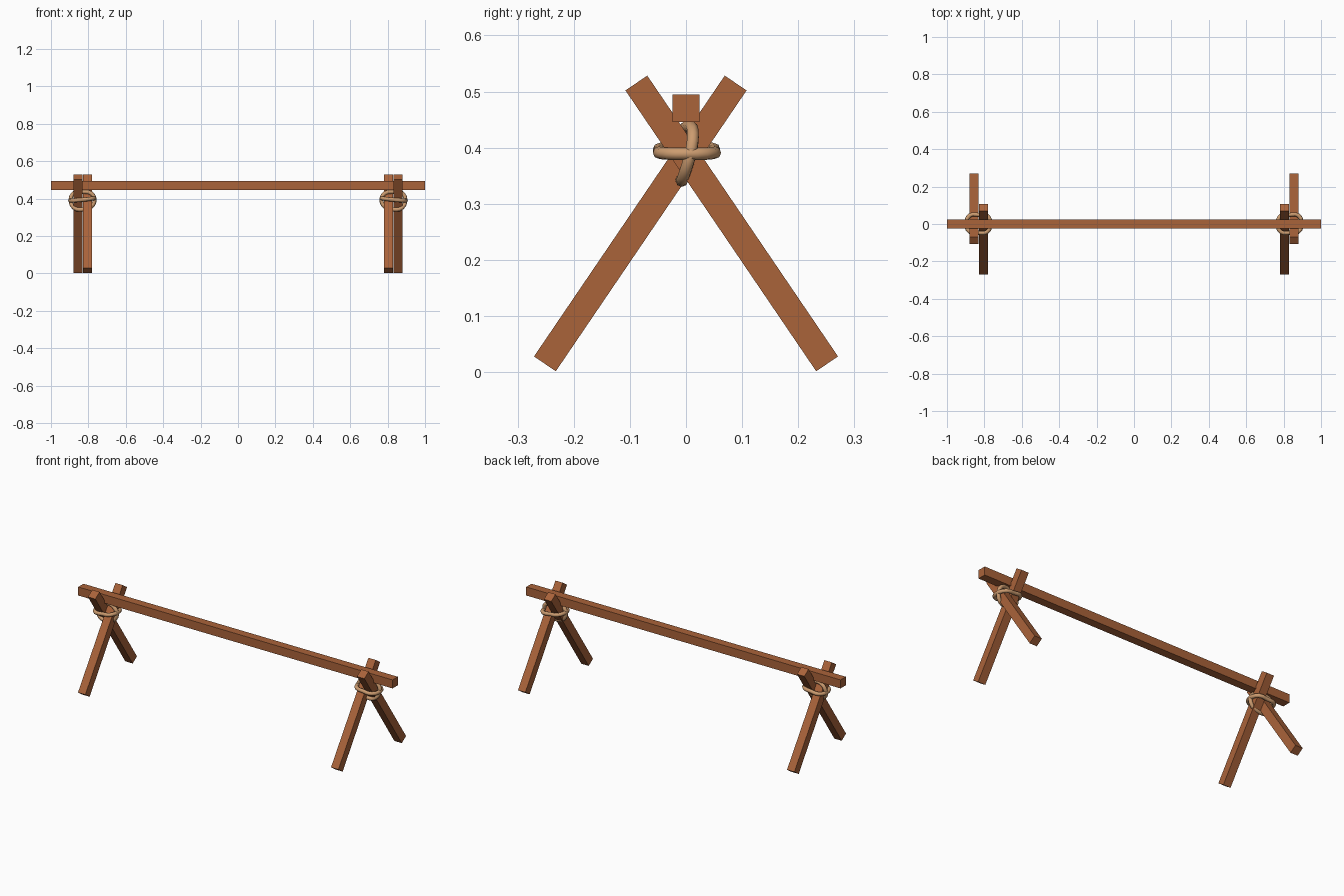
import bpy, math
from mathutils import Matrix

if "Cube" in bpy.data.objects:
    bpy.data.objects.remove(bpy.data.objects["Cube"])


def material(name, color):
    m = bpy.data.materials.new(name)
    m.diffuse_color = (*color, 1)
    m.use_nodes = True
    m.node_tree.nodes["Principled BSDF"].inputs["Base Color"].default_value = m.diffuse_color
    return m


wood = material("reddish brown wood", (0.40, 0.125, 0.042))
rope_mat = material("tan rope", (0.60, 0.33, 0.16))


def bar(name, center, size, tilt=0):
    """Squared timber, tilted about the x axis."""
    bpy.ops.mesh.primitive_cube_add(size=1, location=center, rotation=(tilt, 0, 0))
    ob = bpy.context.object
    ob.name = name
    ob.scale = size
    ob.data.materials.append(wood)


def rope(name, points, radius):
    """Closed rope loop swept along a short path."""
    cu = bpy.data.curves.new(name, 'CURVE')
    cu.dimensions = '3D'
    cu.bevel_depth = radius
    cu.bevel_resolution = 2
    cu.resolution_u = 3
    sp = cu.splines.new('BEZIER')
    sp.bezier_points.add(len(points) - 1)
    for bp, p in zip(sp.bezier_points, points):
        bp.co = p
        bp.handle_left_type = bp.handle_right_type = 'AUTO'
    sp.use_cyclic_u = True
    ob = bpy.data.objects.new(name, cu)
    bpy.context.collection.objects.link(ob)
    bpy.ops.object.select_all(action='DESELECT')
    ob.select_set(True)
    bpy.context.view_layer.objects.active = ob
    bpy.ops.object.convert(target='MESH')
    ob = bpy.context.object
    ob.name = name
    ob.data.materials.clear()
    ob.data.materials.append(rope_mat)
    bpy.ops.object.shade_smooth_by_angle(angle=math.radians(60))


# Long top beam
bar("beam", (0, 0, 0.4705), (2, 0.048, 0.049))

lean = math.atan2(0.34, 0.5005)
for side, s in (("left", -1), ("right", 1)):
    # Crossed pair of legs: front foot on the inner leg, back foot on the outer
    bar(side + "_front_leg", (s * 0.805, -0.0815, 0.265), (0.047, 0.047, 0.605), -lean)
    bar(side + "_back_leg", (s * 0.856, 0.0815, 0.265), (0.047, 0.047, 0.605), lean)

    # Lashing around both legs, slightly tilted
    ring = [(0.768, 0.0, 0.401), (0.785, -0.042, 0.399), (0.83, -0.047, 0.394),
            (0.878, -0.042, 0.390), (0.897, 0.0, 0.389), (0.878, 0.046, 0.390),
            (0.83, 0.049, 0.394), (0.785, 0.044, 0.399)]
    rope(side + "_leg_lashing", [(s * x, y, z) for x, y, z in ring], 0.011)

    # Lashing over and under the crossing
    loop = [(0.767, -0.004, 0.395), (0.785, -0.004, 0.428), (0.83, 0.004, 0.436),
            (0.876, 0.012, 0.430), (0.895, 0.010, 0.398), (0.876, -0.004, 0.350),
            (0.83, -0.008, 0.342), (0.785, -0.006, 0.356)]
    rope(side + "_cross_lashing", [(s * x, y, z) for x, y, z in loop], 0.011)
